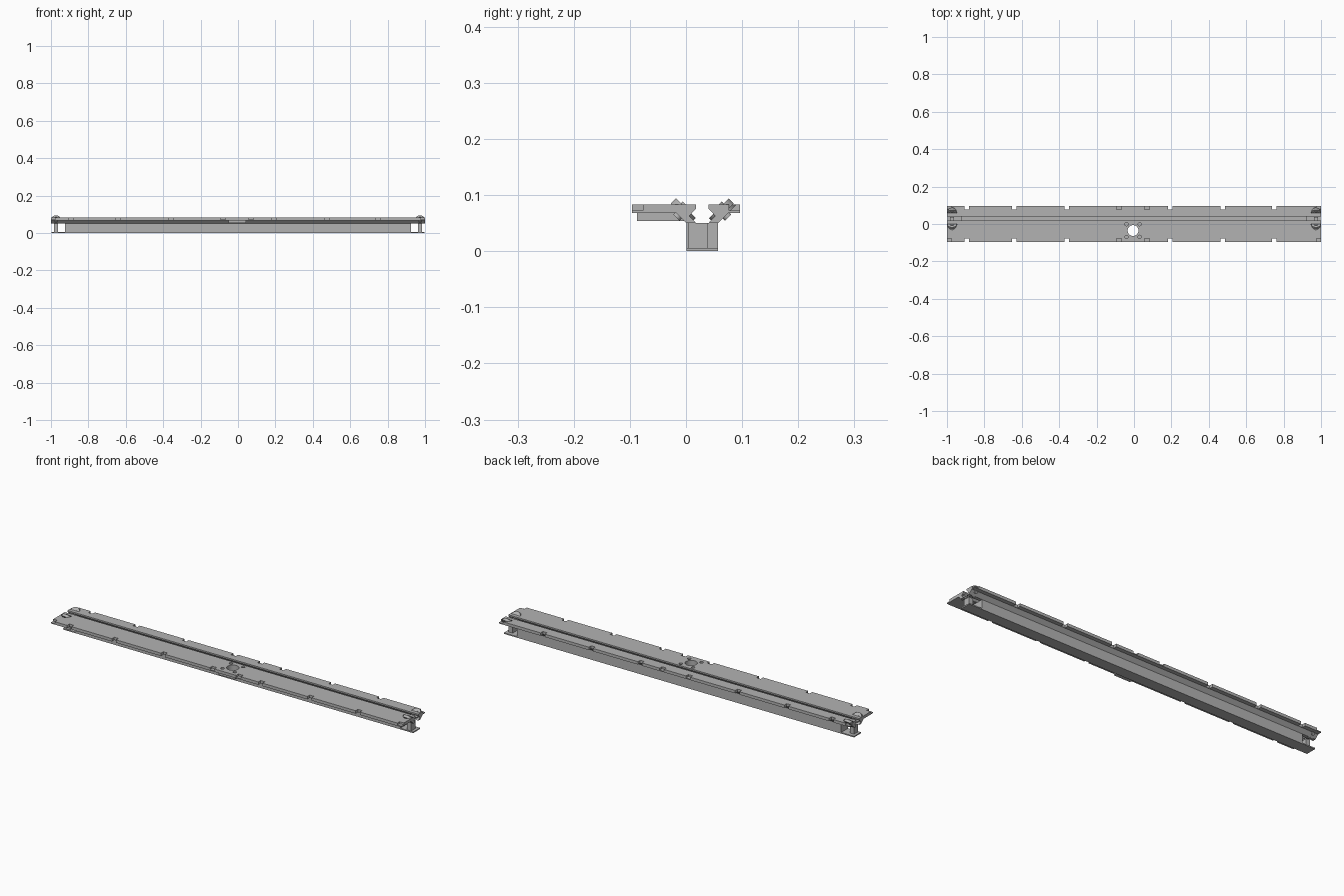
import bpy, bmesh, math
from mathutils import Matrix, Vector

cube = bpy.data.objects.get("Cube")
if cube:
    bpy.data.objects.remove(cube, do_unlink=True)

grey = bpy.data.materials.new("machined grey")
grey.use_nodes = True
grey.diffuse_color = (0.45, 0.45, 0.45, 1)
grey.node_tree.nodes["Principled BSDF"].inputs["Base Color"].default_value = (0.45, 0.45, 0.45, 1)

MID_Y = 0.029       # symmetry plane of the slot
TOP, UNDER = 0.083, 0.068
HOLE = (-0.005, -0.035)


def finish(name, bm):
    bmesh.ops.recalc_face_normals(bm, faces=bm.faces)
    mesh = bpy.data.meshes.new(name)
    bm.to_mesh(mesh)
    bm.free()
    mesh.materials.append(grey)
    ob = bpy.data.objects.new(name, mesh)
    bpy.context.collection.objects.link(ob)
    return ob


def add_box(bm, lo, hi):
    lo, hi = Vector(lo), Vector(hi)
    mat = Matrix.Translation((lo + hi) / 2) @ Matrix.Diagonal((*(hi - lo), 1))
    bmesh.ops.create_cube(bm, size=1, matrix=mat)


def add_cylinder(bm, centre, axis, radius, depth, sides=24):
    turn = Vector(axis).to_track_quat('Z', 'Y').to_matrix().to_4x4()
    bmesh.ops.create_cone(bm, cap_ends=True, segments=sides, radius1=radius, radius2=radius,
                          depth=depth, matrix=Matrix.Translation(centre) @ turn)


def box(name, lo, hi):
    bm = bmesh.new()
    add_box(bm, lo, hi)
    return finish(name, bm)


def extrude(name, profile, x0, x1):
    bm = bmesh.new()
    face = bm.faces.new([bm.verts.new((x0, y, z)) for y, z in profile])
    out = bmesh.ops.extrude_face_region(bm, geom=[face])
    bmesh.ops.translate(bm, vec=(x1 - x0, 0, 0),
                        verts=[v for v in out["geom"] if isinstance(v, bmesh.types.BMVert)])
    return finish(name, bm)


def cut(ob, bm):
    cutter = finish("cutter", bm)
    cutter.hide_render = True
    mod = ob.modifiers.new("cut", 'BOOLEAN')
    mod.operation, mod.solver, mod.object = 'DIFFERENCE', 'EXACT', cutter
    bpy.context.view_layer.objects.active = ob
    bpy.ops.object.modifier_apply(modifier=mod.name)
    bpy.data.objects.remove(cutter, do_unlink=True)


def smooth(ob):
    bpy.ops.object.select_all(action='DESELECT')
    ob.select_set(True)
    bpy.context.view_layer.objects.active = ob
    bpy.ops.object.shade_smooth_by_angle(angle=math.radians(35))


# Lower beam between the two end brackets
box("lower_beam", (-0.925, 0.001, 0), (0.925, 0.057, 0.05))

# Two flanges with the lips of the slot between them
lip = [(-0.017, UNDER), (0.001, 0.05), (0.018, 0.05), (0.006, 0.063), (0.018, 0.076), (0.018, TOP)]
front = extrude("front_flange", [(-0.096, UNDER)] + lip + [(-0.096, TOP)], -1, 1)
back_lip = [(2 * MID_Y - y, z) for y, z in lip]
back = extrude("back_flange", [(0.096, UNDER)] + back_lip + [(0.096, TOP)], -1, 1)

# Edge notches, shallow square pockets and roller clearances
for ob, edge, mirror in ((front, -1, 1), (back, 1, -1)):
    bm = bmesh.new()
    inner, outer = edge * 0.077, edge * 0.12
    y0, y1 = min(inner, outer), max(inner, outer)
    for x in (-0.895, -0.64, -0.36, 0.195, 0.475, 0.75):
        add_box(bm, (x - 0.012, y0, 0.04), (x + 0.012, y1, 0.12))
    for x in (-0.08, 0.07, -1, 1):
        half = 0.013 if abs(x) < 1 else 0.024
        add_box(bm, (x - half, y0, 0.073), (x + half, y1, 0.12))
    cut(ob, bm)
    bm = bmesh.new()
    for x in (-0.973, 0.973):
        add_cylinder(bm, (x, MID_Y - mirror * 0.034, 0.072), (0, mirror, 1), 0.0265, 0.022)
    cut(ob, bm)

# Mounting plate under the front flange
plate = box("mounting_plate", (-0.05, -0.087, 0.054), (0.043, 0.0, UNDER))

# Round centre hole, and four small bolt holes in the flange
for ob in (front, plate):
    bm = bmesh.new()
    add_cylinder(bm, (*HOLE, 0.08), (0, 0, 1), 0.029, 0.1, 32)
    cut(ob, bm)
bm = bmesh.new()
for sx in (-1, 1):
    for sy in (-1, 1):
        add_cylinder(bm, (HOLE[0] + sx * 0.035, HOLE[1] + sy * 0.034, 0.09), (0, 0, 1), 0.009, 0.04, 16)
cut(front, bm)
for ob in (front, back, plate):
    smooth(ob)

# Tilted rollers and open brackets at both ends
for side, sx in (("right", -1), ("left", 1)):
    for place, m in (("front", 1), ("back", -1)):
        centre = Vector((sx * 0.973, MID_Y - m * 0.034, 0.072))
        axis = Vector((0, m, 1)).normalized()
        bm = bmesh.new()
        add_cylinder(bm, centre, axis, 0.025, 0.013, 32)
        add_cylinder(bm, centre + axis * 0.008, axis, 0.012, 0.006, 20)
        add_cylinder(bm, centre - axis * 0.01, axis, 0.008, 0.014, 16)
        smooth(finish(f"{side}_{place}_roller", bm))
    xs = sorted((sx * 0.925, sx * 0.998))
    box(f"{side}_bracket_floor", (xs[0], 0.001, 0), (xs[1], 0.057, 0.006))
    xs = sorted((sx * 0.962, sx * 0.985))
    box(f"{side}_bracket_post", (xs[0], 0.004, 0.006), (xs[1], 0.038, 0.05))
